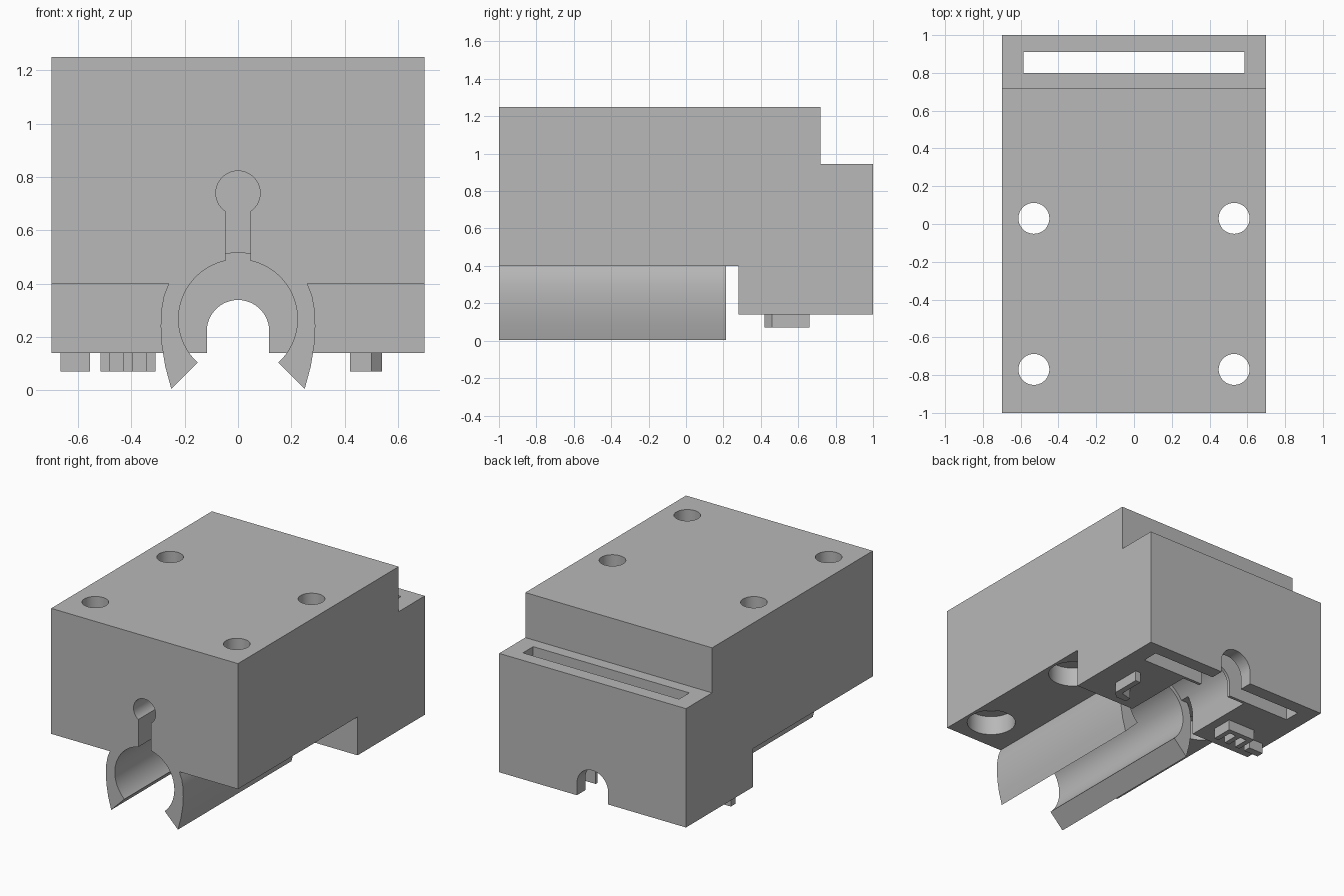
import bpy, bmesh
from math import sin, cos, radians
from mathutils import Vector

cube = bpy.data.objects.get("Cube")
if cube:
    bpy.data.objects.remove(cube, do_unlink=True)

grey = bpy.data.materials.new("plain_grey")
grey.use_nodes = True
grey.diffuse_color = (0.48, 0.48, 0.48, 1)
bsdf = next(n for n in grey.node_tree.nodes if n.type == "BSDF_PRINCIPLED")
bsdf.inputs["Base Color"].default_value = grey.diffuse_color


def arc(cx, cy, r, start, end, steps):
    """Points along an arc, angles in degrees."""
    angles = [radians(start + (end - start) * i / steps) for i in range(steps + 1)]
    return [(cx + r * cos(a), cy + r * sin(a)) for a in angles]


def prism(name, profile, low, high, axis):
    """Extrude a 2D profile along an axis: x takes (y, z), y takes (x, z), z takes (x, y)."""
    def place(p):
        co = list(p)
        co.insert("xyz".index(axis), low)
        return co
    bm = bmesh.new()
    face = bm.faces.new([bm.verts.new(place(p)) for p in profile])
    new = bmesh.ops.extrude_face_region(bm, geom=[face])["geom"]
    shift = Vector([high - low if a == axis else 0 for a in "xyz"])
    bmesh.ops.translate(bm, vec=shift, verts=[v for v in new if isinstance(v, bmesh.types.BMVert)])
    bmesh.ops.recalc_face_normals(bm, faces=bm.faces)
    mesh = bpy.data.meshes.new(name)
    bm.to_mesh(mesh)
    bm.free()
    mesh.materials.append(grey)
    obj = bpy.data.objects.new(name, mesh)
    bpy.context.collection.objects.link(obj)
    return obj


def rect(x0, y0, x1, y1):
    return [(x0, y0), (x1, y0), (x1, y1), (x0, y1)]


def combine(target, tool, operation):
    """Apply a boolean and discard the tool object."""
    mod = target.modifiers.new("boolean", "BOOLEAN")
    mod.object, mod.operation, mod.solver = tool, operation, "EXACT"
    bpy.context.view_layer.objects.active = target
    bpy.ops.object.modifier_apply(modifier=mod.name)
    bpy.data.objects.remove(tool, do_unlink=True)


# Stepped main block, drawn from the side
body = prism("carriage_body", [(-1, 0.4), (0.28, 0.4), (0.28, 0.14), (1, 0.14),
                               (1, 0.945), (0.72, 0.945), (0.72, 1.25), (-1, 1.25)], -0.7, 0.7, "x")

# Two curved clip jaws, mirrored
jaw = [(0.1, 0.155), (0.25, 0.005), (0.273, 0.09), (0.286, 0.17), (0.29, 0.24),
       (0.288, 0.3), (0.278, 0.355), (0.26, 0.4), (0.26, 0.5), (0.1, 0.5)]
for side in (1, -1):
    combine(body, prism("jaw", [(side * x, z) for x, z in jaw], -1, 0.215, "y"), "UNION")

# Clip bore, keyhole relief, rear pocket and rod arch
bore_z = 0.268
cuts = [
    prism("bore", arc(0, bore_z, 0.223, 0, 355, 71), -1.1, 0.25, "y"),
    prism("pocket", arc(0, bore_z, 0.248, 0, 180, 40) + [(-0.248, -0.1), (0.248, -0.1)], 0.215, 0.78, "y"),
    prism("keyhole", arc(0, 0.74, 0.083, -55.5, 235.5, 40) + [(-0.047, 0.3), (0.047, 0.3)], -1.1, 0.28, "y"),
    prism("rod_arch", arc(0, 0.222, 0.117, 0, 180, 32) + [(-0.117, 0), (0.117, 0)], 0.7, 1.1, "y"),
    prism("belt_slot", rect(-0.585, 0.8, 0.585, 0.91), 0, 1.1, "z"),
]
# Bolt holes, counterbored underneath
for x in (-0.53, 0.53):
    for y in (-0.77, 0.03):
        cuts.append(prism("bolt_hole", arc(x, y, 0.082, 0, 350, 35), 0.3, 1.4, "z"))
        cuts.append(prism("counterbore", arc(x, y, 0.152, 0, 350, 35), 0.3, 0.53, "z"))
for cut in cuts:
    combine(body, cut, "DIFFERENCE")

bpy.ops.object.select_all(action="DESELECT")
body.select_set(True)
bpy.context.view_layer.objects.active = body
bpy.ops.object.shade_smooth_by_angle(angle=radians(30))

# Small feet under the rear block
prism("left_foot", [(0.42, 0.42), (0.5, 0.42), (0.54, 0.46), (0.54, 0.66), (0.5, 0.66),
                    (0.5, 0.48), (0.42, 0.46)], 0.07, 0.14, "z")
prism("right_outer_foot", rect(-0.665, 0.42, -0.555, 0.47), 0.07, 0.14, "z")
prism("right_foot_bar", rect(-0.515, 0.53, -0.31, 0.565), 0.07, 0.14, "z")
for i, x in enumerate((-0.515, -0.43, -0.345)):
    prism(f"right_foot_{i + 1}", rect(x, 0.42, x + 0.035, 0.53), 0.07, 0.14, "z")
